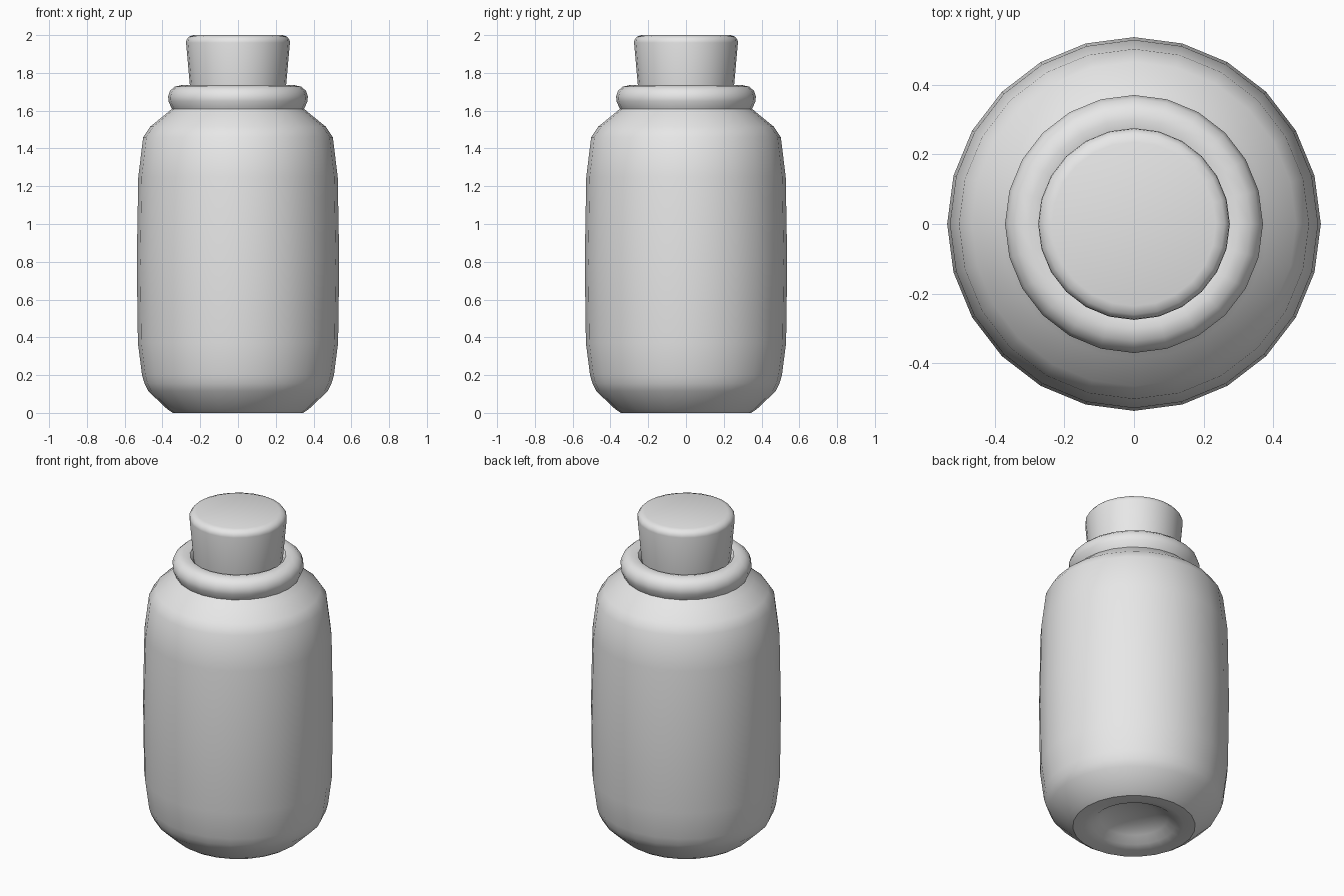
import bpy, bmesh, math

cube = bpy.data.objects.get("Cube")
if cube:
    bpy.data.objects.remove(cube, do_unlink=True)

SEGMENTS = 24

grey = bpy.data.materials.new("plain grey")
grey.diffuse_color = (0.8, 0.8, 0.8, 1)
grey.use_nodes = True
grey.node_tree.nodes["Principled BSDF"].inputs["Base Color"].default_value = (0.8, 0.8, 0.8, 1)


def lathe(name, profile, angle):
    """Revolve (radius, height) points, listed bottom to top, around z."""
    bm = bmesh.new()
    rings = []
    for r, z in profile:
        if r == 0:
            rings.append([bm.verts.new((0, 0, z))] * SEGMENTS)
        else:
            rings.append([bm.verts.new((r * math.cos(a), r * math.sin(a), z))
                          for a in (2 * math.pi * i / SEGMENTS for i in range(SEGMENTS))])
    for low, high in zip(rings, rings[1:]):
        for i in range(SEGMENTS):
            j = (i + 1) % SEGMENTS
            corners = dict.fromkeys((low[i], low[j], high[j], high[i]))
            bm.faces.new(list(corners))
    bmesh.ops.recalc_face_normals(bm, faces=bm.faces)
    mesh = bpy.data.meshes.new(name)
    bm.to_mesh(mesh)
    bm.free()
    mesh.materials.append(grey)
    obj = bpy.data.objects.new(name, mesh)
    bpy.context.collection.objects.link(obj)
    bpy.ops.object.select_all(action='DESELECT')
    obj.select_set(True)
    bpy.context.view_layer.objects.active = obj
    bpy.ops.object.shade_smooth_by_angle(angle=math.radians(angle))
    return obj


# Bottle: dimpled base, bulging wall, shoulder, undercut neck and rolled lip
lathe("bottle", [
    (0, 0.09), (0.12, 0.08), (0.19, 0.05), (0.235, 0.015), (0.28, 0.003),
    (0.345, 0.0), (0.375, 0.02), (0.475, 0.115), (0.495, 0.155), (0.508, 0.2),
    (0.53, 0.37), (0.536, 0.8), (0.528, 1.25), (0.502, 1.46),
    (0.465, 1.515), (0.385, 1.58), (0.35, 1.61),
    (0.355, 1.62), (0.368, 1.65), (0.37, 1.675), (0.36, 1.705),
    (0.335, 1.727), (0.3, 1.735), (0.27, 1.728), (0.25, 1.705),
    (0.24, 1.66), (0, 1.66),
], 32)

# Stopper: tapered plug with a small rounded top edge
lathe("stopper", [
    (0, 1.665), (0.245, 1.665), (0.255, 1.735), (0.275, 1.96),
    (0.273, 1.975), (0.26, 1.992), (0.235, 2.0), (0, 2.0),
], 50)
